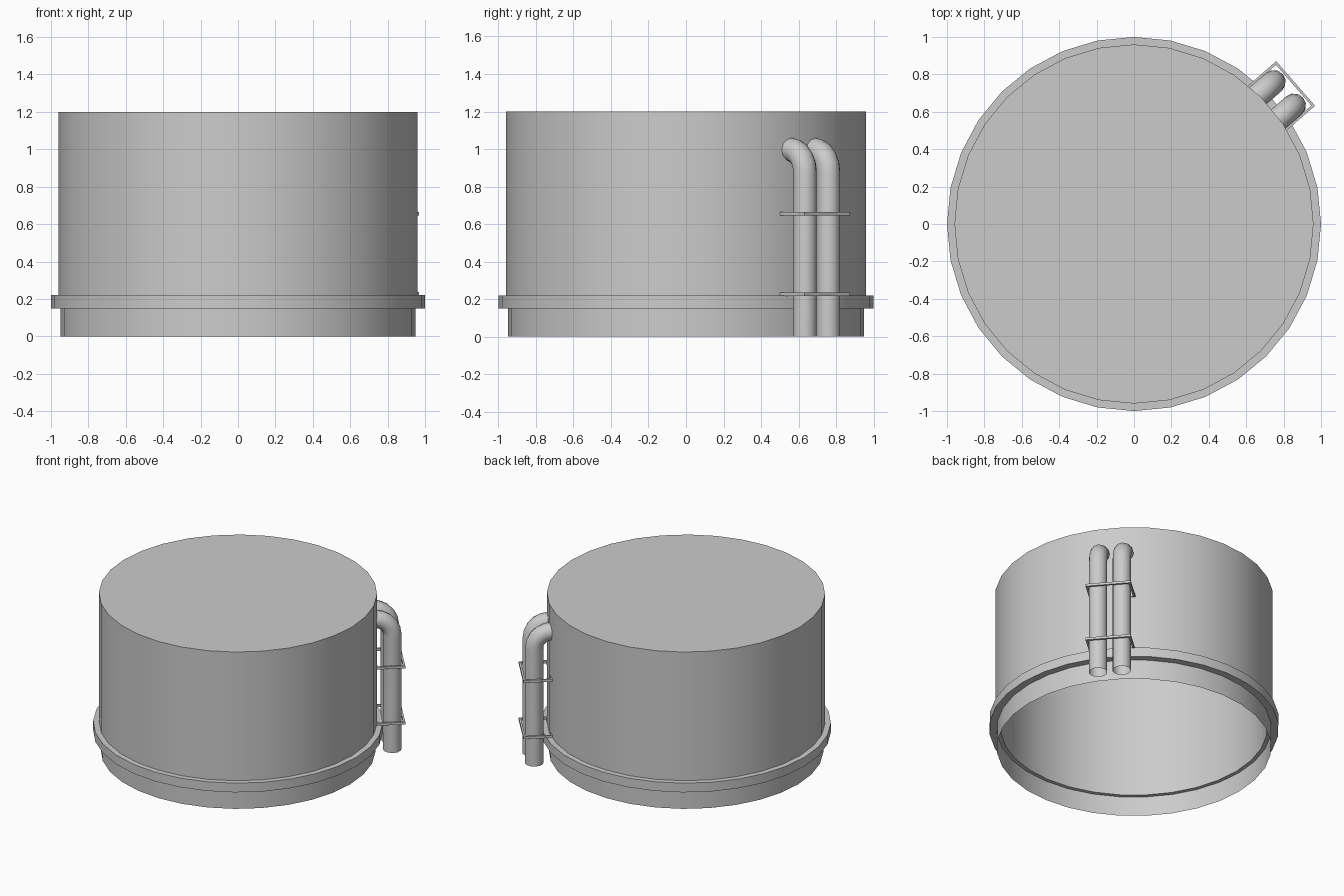
import bpy, bmesh, math
from mathutils import Vector

if "Cube" in bpy.data.objects:
    bpy.data.objects.remove(bpy.data.objects["Cube"])

SEGMENTS = 32
grey = bpy.data.materials.new("light grey metal")
grey.diffuse_color = (0.6, 0.6, 0.6, 1)
grey.use_nodes = True
grey.node_tree.nodes["Principled BSDF"].inputs["Base Color"].default_value = grey.diffuse_color


def finish(name, bm):
    """Turn a bmesh into a named, smooth shaded object."""
    mesh = bpy.data.meshes.new(name)
    bm.to_mesh(mesh)
    bm.free()
    mesh.materials.append(grey)
    obj = bpy.data.objects.new(name, mesh)
    bpy.context.collection.objects.link(obj)
    bpy.ops.object.select_all(action='DESELECT')
    obj.select_set(True)
    bpy.context.view_layer.objects.active = obj
    bpy.ops.object.shade_smooth_by_angle(angle=math.radians(35))
    return obj


def bridge(bm, loops):
    """Join successive vertex rings with quads."""
    for a, b in zip(loops, loops[1:]):
        n = len(a)
        for i in range(n):
            j = (i + 1) % n
            bm.faces.new((a[i], a[j], b[j], b[i]))


def lathe(name, profile, closed=False, cap_ends=()):
    """Revolve (radius, z) points, listed upwards on the outside, about z."""
    bm = bmesh.new()
    loops = []
    for r, z in profile:
        loops.append([bm.verts.new((r * math.cos(2 * math.pi * i / SEGMENTS),
                                    r * math.sin(2 * math.pi * i / SEGMENTS), z))
                      for i in range(SEGMENTS)])
    bridge(bm, loops + loops[:1] if closed else loops)
    for k in cap_ends:
        bm.faces.new(loops[k])
    if closed or cap_ends:
        bmesh.ops.recalc_face_normals(bm, faces=bm.faces)
    return finish(name, bm)


# Tank body: hollow drum, open underneath, with a flat lid
lathe("tank_body", [(0.92, 1.17), (0.92, 0.15), (0.96, 0.15), (0.96, 1.2)],
      cap_ends=(0, -1))
# Flange around the foot of the body, and the thin open skirt below it
lathe("flange_ring", [(0.945, 0.15), (1.0, 0.15), (1.0, 0.22), (0.945, 0.22)], closed=True)
lathe("base_skirt", [(0.948, 0.0), (0.948, 0.16)])

# Local axes of the pipe group on the tank wall
angle = math.radians(41)
out = Vector((math.cos(angle), math.sin(angle), 0))
side = Vector((-math.sin(angle), math.cos(angle), 0))
up = Vector((0, 0, 1))


def pipe(name, offset, radius=0.064, dist=1.062, bend=0.12, top=0.997, sides=12):
    """Vertical pipe that bends into the tank wall."""
    path = [(dist, 0.0, 0.0)]
    for k in range(6):
        a = math.radians(90 * k / 5)
        path.append((dist - bend + bend * math.cos(a),
                     top - bend + bend * math.sin(a), a))
    path.append((0.925, top, math.pi / 2))
    bm = bmesh.new()
    loops = []
    for d, z, a in path:
        centre = out * d + side * offset + up * z
        normal = out * math.cos(a) + up * math.sin(a)
        loops.append([bm.verts.new(centre + radius * (
            normal * math.cos(2 * math.pi * i / sides)
            + side * math.sin(2 * math.pi * i / sides))) for i in range(sides)])
    bridge(bm, loops)
    finish(name, bm)


def bracket(name, z, inner=0.94, outer=1.145, half=0.158, bar=0.014, height=0.018):
    """Rectangular frame clamped around both pipes."""
    bm = bmesh.new()

    def corners(inset, level):
        pts = [(inner + inset, -half + inset), (outer - inset, -half + inset),
               (outer - inset, half - inset), (inner + inset, half - inset)]
        return [bm.verts.new(out * d + side * s + up * level) for d, s in pts]

    loops = [corners(0, z), corners(0, z + height),
             corners(bar, z + height), corners(bar, z)]
    bridge(bm, loops + loops[:1])
    bmesh.ops.recalc_face_normals(bm, faces=bm.faces)
    finish(name, bm)


# Twin pipes and their two brackets
for label, sign in (("left", -1), ("right", 1)):
    pipe("pipe_" + label, sign * 0.083)
for label, z in (("lower", 0.218), ("upper", 0.646)):
    bracket("bracket_" + label, z)
